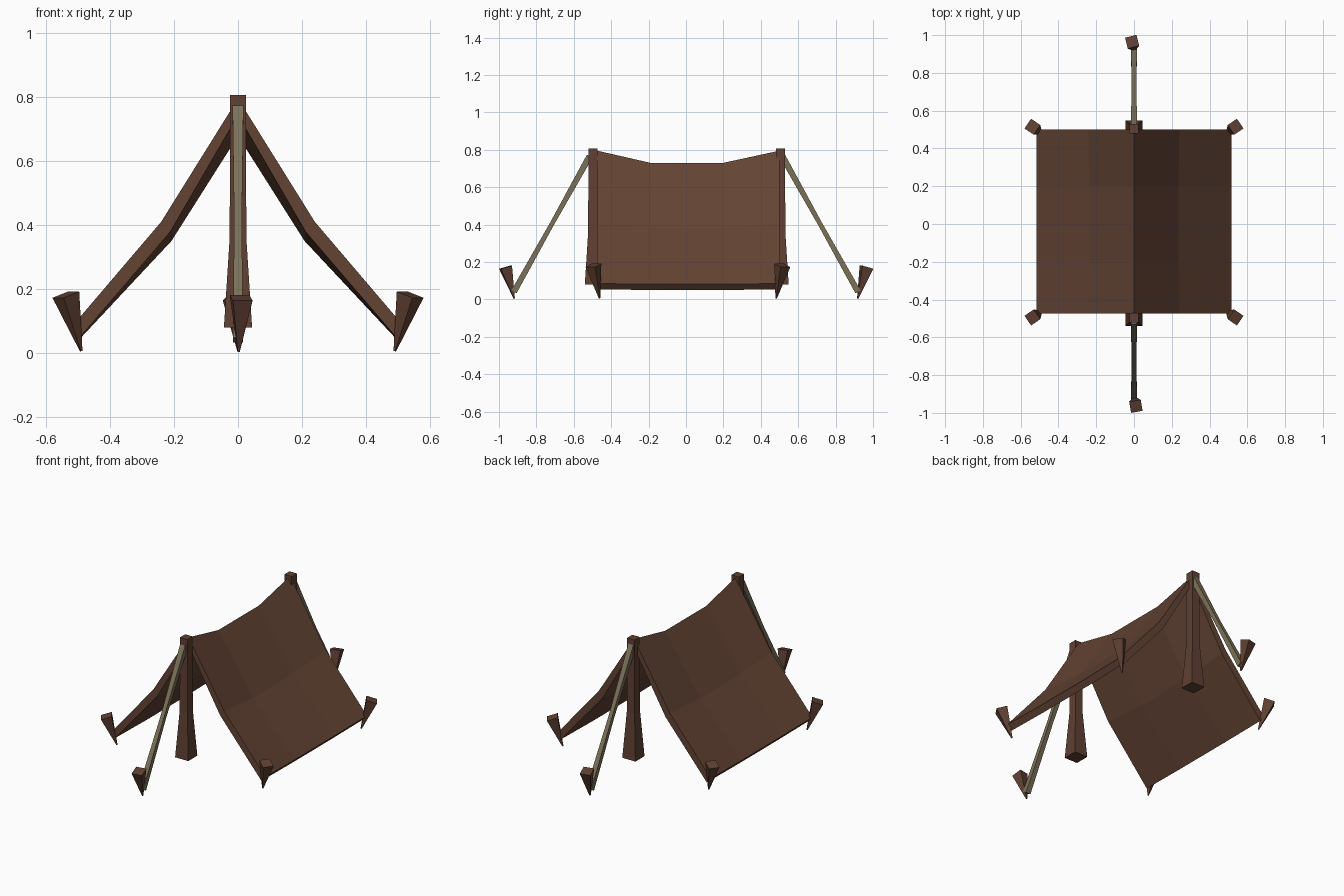
import bpy, bmesh
from mathutils import Vector

if "Cube" in bpy.data.objects:
    bpy.data.objects.remove(bpy.data.objects["Cube"])


def material(name, color):
    m = bpy.data.materials.new(name)
    m.diffuse_color = (*color, 1)
    m.use_nodes = True
    m.node_tree.nodes["Principled BSDF"].inputs["Base Color"].default_value = m.diffuse_color
    return m


CANVAS = material("brown canvas", (0.125, 0.057, 0.034))
WOOD = material("dark wood", (0.115, 0.051, 0.033))
ROPE = material("tan rope", (0.20, 0.165, 0.098))


def loft(name, rings, mat):
    """Closed solid through rings that have equal point counts."""
    bm = bmesh.new()
    vs = [[bm.verts.new(p) for p in r] for r in rings]
    n = len(rings[0])
    for a, b in zip(vs, vs[1:]):
        for i in range(n):
            j = (i + 1) % n
            bm.faces.new((a[i], a[j], b[j], b[i]))
    return bm, vs, name, mat


def finish(bm, name, mat):
    bmesh.ops.recalc_face_normals(bm, faces=bm.faces)
    me = bpy.data.meshes.new(name)
    bm.to_mesh(me)
    bm.free()
    me.materials.append(mat)
    ob = bpy.data.objects.new(name, me)
    bpy.context.collection.objects.link(ob)


def bar(name, path, mat, axis=None):
    """Square bar along (point, half_width) stations, optional fixed axis."""
    pts = [Vector(p) for p, _ in path]
    d = (axis or (pts[-1] - pts[0])).normalized()
    side = d.cross(Vector((0, 0, 1)))
    side = side.normalized() if side.length > 0.01 else Vector((1, 0, 0))
    up = side.cross(d).normalized()
    rings = [[p + side * h * a + up * h * b
              for a, b in ((-1, -1), (1, -1), (1, 1), (-1, 1))]
             for p, (_, h) in zip(pts, path)]
    bm, vs, name, mat = loft(name, rings, mat)
    bm.faces.new(vs[0])
    bm.faces.new(vs[-1])
    finish(bm, name, mat)


# Canvas: thick kinked A profile, sagging between the posts
outer = [(0, 0.795, 0.065), (0.24, 0.41, 0.028), (0.517, 0.085, 0.004)]
inner = [(0, 0.743, 0.065), (0.212, 0.378, 0.028), (0.49, 0.054, 0.004)]
section = ([(-x, z, s) for x, z, s in outer[:0:-1]] + outer
           + inner[::-1] + [(-x, z, s) for x, z, s in inner[1:]])
rings = []
for y, k in ((-0.475, 0), (-0.19, 1), (0.2, 1), (0.5, 0)):
    rings.append([(x * (1 - 0.7 * s * k), y, z - s * k) for x, z, s in section])
bm, vs, _, _ = loft("canvas", rings, CANVAS)
for r in (vs[0], vs[-1]):
    for i in range(4):
        bm.faces.new((r[i], r[i + 1], r[8 - i], r[9 - i]))
finish(bm, "canvas", CANVAS)

for label, s, py in (("front", -1, -0.497), ("back", 1, 0.505)):
    # Upright post with flared foot
    bar(label + "_post", [((0, py, 0.08), 0.044), ((0, py, 0.36), 0.026),
                          ((0, py, 0.806), 0.025)], WOOD)
    # Guy rope, thinner in the middle
    bar(label + "_rope", [((0, s * 0.515, 0.765), 0.017),
                          ((0, s * 0.716, 0.405), 0.012),
                          ((0, s * 0.92, 0.04), 0.016)], ROPE)
    # Guy stake
    bar(label + "_guy_stake", [((0.002, s * 0.918, 0.004), 0.003),
                               ((-s * 0.01, s * 0.965, 0.172), 0.031)], WOOD)
    # Corner stakes
    for side, t in (("left", -1), ("right", 1)):
        top_y = -0.495 if s < 0 else 0.515
        bar(f"{label}_{side}_stake",
            [((t * 0.49, top_y - s * 0.033, 0.006), 0.003),
             ((t * 0.538, top_y, 0.182), 0.031)], WOOD)
